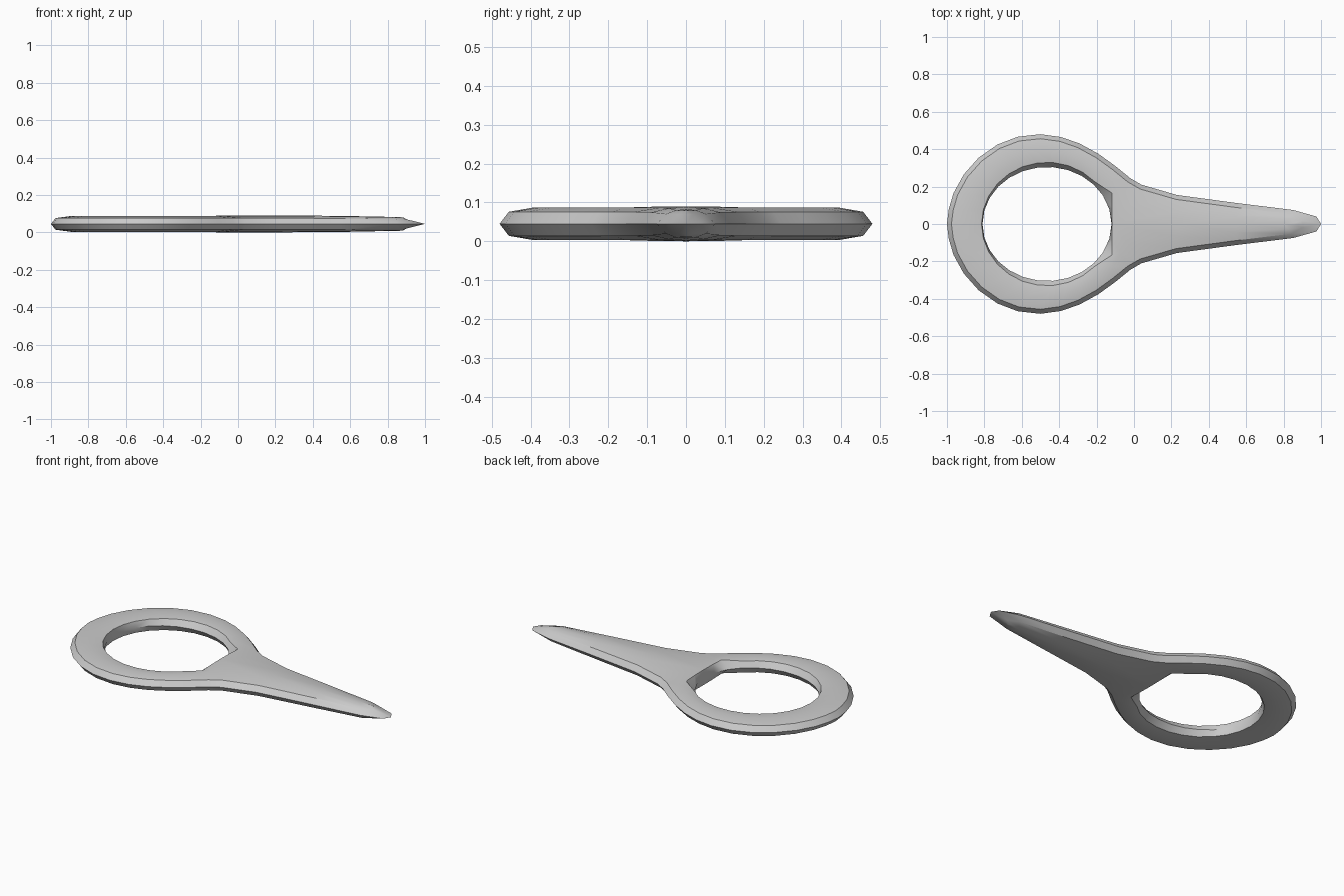
import bpy, bmesh
from math import cos, sin, pi, radians
from mathutils import Vector

cube = bpy.data.objects.get("Cube")
if cube:
    bpy.data.objects.remove(cube)

HALF = 0.045          # half of the thickness
HOLE_X = -0.465       # centre of the finger hole
FIRST = 5             # first outline station that faces the hole

# Half outline, from the pointed tip round to the far side of the ring
outline = [Vector(p) for p in (
    (1, 0), (.975, .04), (.85, .075), (.55, .112), (.23, .155), (.04, .21),
    (-.02, .245), (-.1, .31), (-.19, .375), (-.29, .43), (-.39, .465),
    (-.5, .48), (-.62, .467), (-.73, .425), (-.83, .355), (-.91, .265),
    (-.965, .165), (-.99, .08), (-1, 0))]
last = len(outline) - 1


def thin(x):
    """Thickness factor: the handle thins towards its tip."""
    return 1 - max(0, x - .45) * .45


def inset(i, d):
    """Outline point moved inwards along its normal."""
    p = outline[i]
    if i == last:
        return Vector((p.x + d, 0))
    if i == 0:
        return Vector((.9, 0))
    t = (outline[i + 1] - outline[i - 1]).normalized()
    q = p + Vector((-t.y, t.x)) * d
    return Vector((min(q.x, .9), q.y))


def hole(i, rx, ry):
    k = i - FIRST
    a = radians(15 * k) if k < 3 else radians(30) + (k - 2) * radians(150) / (last - FIRST - 2)
    return Vector((HOLE_X + rx * cos(a), ry * sin(a)))


# Stations of the cross-section, from rim to hole or to the handle's centre line
bm = bmesh.new()
rows = []
spine = [.87, .84, .8, .55, .23]
rise = {5: .045, 6: .044, 7: .04}
for i, rim in enumerate(outline):
    shoulder = inset(i, .024)
    if i < FIRST:
        inner = Vector((spine[i], 0))
        z_in = .045 * thin(inner.x)
    else:
        inner = hole(i, .35, .33)
        if i <= FIRST + 2:
            inner.x = -.117
        z_in = rise.get(i, .034)
    crest = shoulder.lerp(inner, .5)
    row = [rim.to_3d(),
           Vector((*shoulder, .031 * thin(shoulder.x))),
           Vector((*crest, .042 * thin(crest.x))),
           Vector((*inner, z_in))]
    if i >= FIRST:
        row.append(hole(i, .345, .305).to_3d())
    rows.append([bm.verts.new(v) for v in row])

for a, b in zip(rows, rows[1:]):
    for j in range(min(len(a), len(b)) - 1):
        bm.faces.new((a[j], b[j], b[j + 1], a[j + 1]))

# Mirror to the other side and to the underside
for axis in "YZ":
    bmesh.ops.mirror(bm, geom=bm.verts[:] + bm.edges[:] + bm.faces[:],
                     axis=axis, merge_dist=.0005)
bmesh.ops.remove_doubles(bm, verts=bm.verts[:], dist=.0005)
bmesh.ops.recalc_face_normals(bm, faces=bm.faces[:])
bmesh.ops.translate(bm, verts=bm.verts[:], vec=(0, 0, HALF))

mesh = bpy.data.meshes.new("ring_handle")
bm.to_mesh(mesh)
bm.free()
body = bpy.data.objects.new("ring_handle", mesh)
bpy.context.collection.objects.link(body)

# Plain grey finish
grey = bpy.data.materials.new("light grey")
grey.use_nodes = True
colour = (.6, .6, .6, 1)
grey.diffuse_color = colour
grey.node_tree.nodes["Principled BSDF"].inputs["Base Color"].default_value = colour
mesh.materials.append(grey)

bpy.ops.object.select_all(action="DESELECT")
body.select_set(True)
bpy.context.view_layer.objects.active = body
bpy.ops.object.shade_smooth_by_angle(angle=radians(30))
